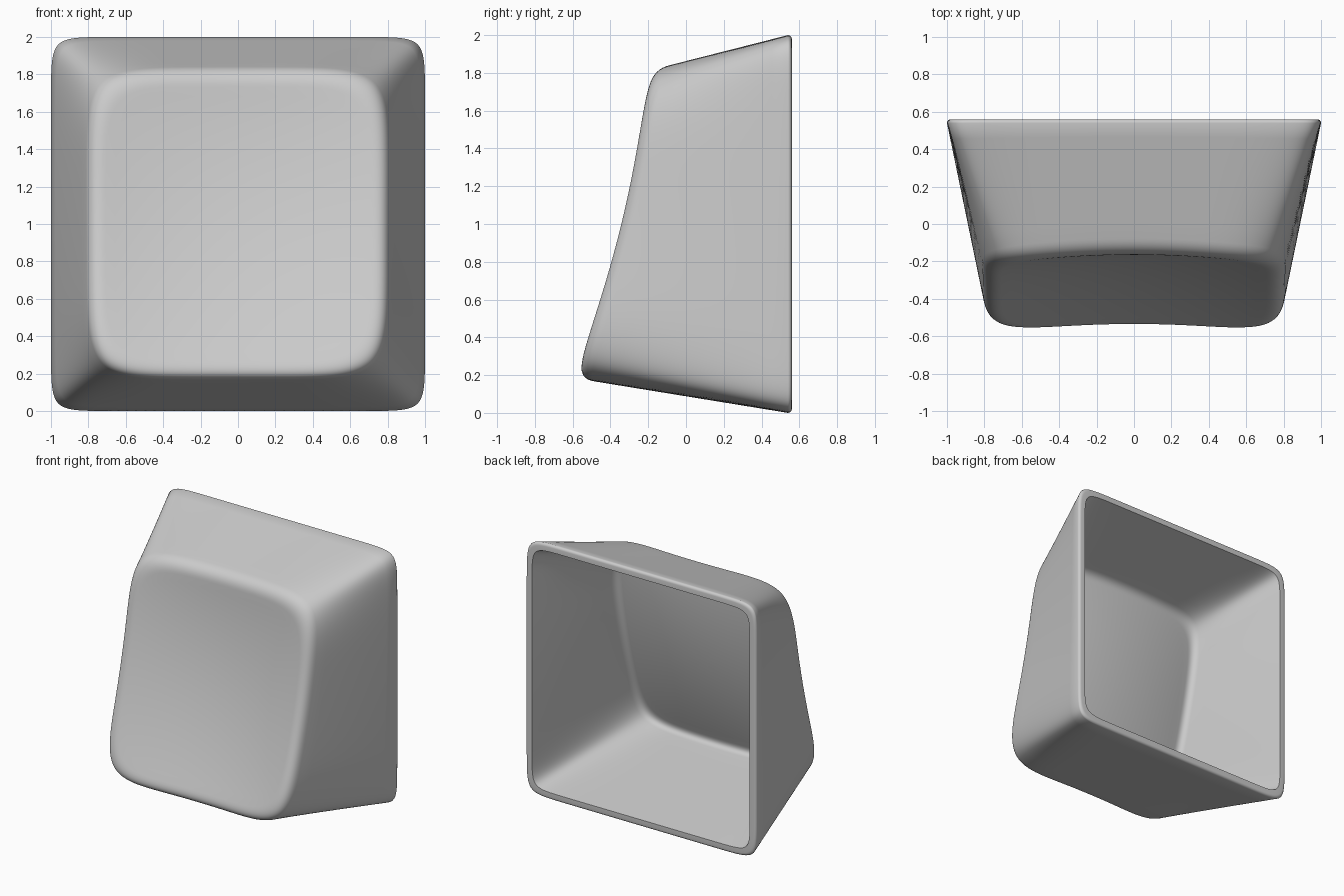
import bpy, bmesh, math

if "Cube" in bpy.data.objects:
    bpy.data.objects.remove(bpy.data.objects["Cube"])

N = 200          # points around each ring
BACK = 0.56      # y of the open rim


def unit_ring(n):
    """Superellipse (squircle) outline of half-size 1."""
    pts = []
    for i in range(N):
        a = 2 * math.pi * (i + 0.5) / N
        a += 0.18 * math.sin(4 * a)   # crowd points into the corners
        c, s = math.cos(a), math.sin(a)
        r = (abs(c) ** n + abs(s) ** n) ** (-1 / n)
        pts.append((c * r, s * r))
    return pts


def face_y(x, z):
    """Tilted, dished front face."""
    u, v = (z - 1) / 0.82, x / 0.8
    sag = 1 - u * u
    return -0.416 + 0.2 * u + 0.058 * sag + (0.055 + 0.03 * sag) * (1 - v * v)


def mix(a, b, t):
    return tuple(p + (q - p) * t for p, q in zip(a, b))


def shell_rings(inset, depth, r, n_base, n_top, bevel):
    """Rings from the rim, along the walls, round the fillet and over the face."""
    base, top = unit_ring(n_base), unit_ring(n_top)
    hb, hx, hz = 1 - inset, 0.792 - inset, 0.82 - inset

    def on_face(p, s):
        x, z = p[0] * hx * s, 1.0 + p[1] * hz * s
        return (x, face_y(x, z) + depth, z)

    columns = []
    for b, t in zip(base, top):
        B = (b[0] * hb, BACK - bevel, 1 + b[1] * hb)
        C = on_face(t, 1)
        A = mix(C, B, r / math.dist(C, B))
        s1 = 1 - r / 0.8
        D = on_face(t, s1)
        col = []
        if bevel:
            for k in range(4):
                q = math.pi / 2 * k / 4
                h = hb - bevel * (1 - math.sin(q))
                col.append((b[0] * h, BACK - bevel * (1 - math.cos(q)), 1 + b[1] * h))
        col += [mix(B, A, k / 8) for k in range(8)]
        col += [mix(mix(A, C, k / 10), mix(C, D, k / 10), k / 10) for k in range(10)]
        col += [on_face(t, s1 * (1 - k / 14)) for k in range(14)]
        columns.append(col)
    return list(zip(*columns)), on_face((0, 0), 0)


def bridge(bm, loops):
    for a, b in zip(loops, loops[1:]):
        for i in range(N):
            j = (i + 1) % N
            bm.faces.new((a[i], a[j], b[j], b[i]))


def loft(bm, rings, centre):
    loops = [[bm.verts.new(p) for p in ring] for ring in rings]
    bridge(bm, loops)
    c = bm.verts.new(centre)
    for i in range(N):
        bm.faces.new((loops[-1][i], loops[-1][(i + 1) % N], c))
    return loops[0]


bm = bmesh.new()
# Outer skin and hollow inside
outer_rim = loft(bm, *shell_rings(0, 0, 0.085, 17, 6, 0.02))
inner_rim = loft(bm, *shell_rings(0.055, 0.055, 0.06, 19, 7, 0))
# Flat rim joining the two skins
bridge(bm, [outer_rim, inner_rim])
bmesh.ops.recalc_face_normals(bm, faces=bm.faces)

mesh = bpy.data.meshes.new("key_cap")
bm.to_mesh(mesh)
bm.free()
cap = bpy.data.objects.new("key_cap", mesh)
bpy.context.collection.objects.link(cap)
bpy.context.view_layer.objects.active = cap
cap.select_set(True)
bpy.ops.object.shade_smooth_by_angle(angle=math.radians(40))
